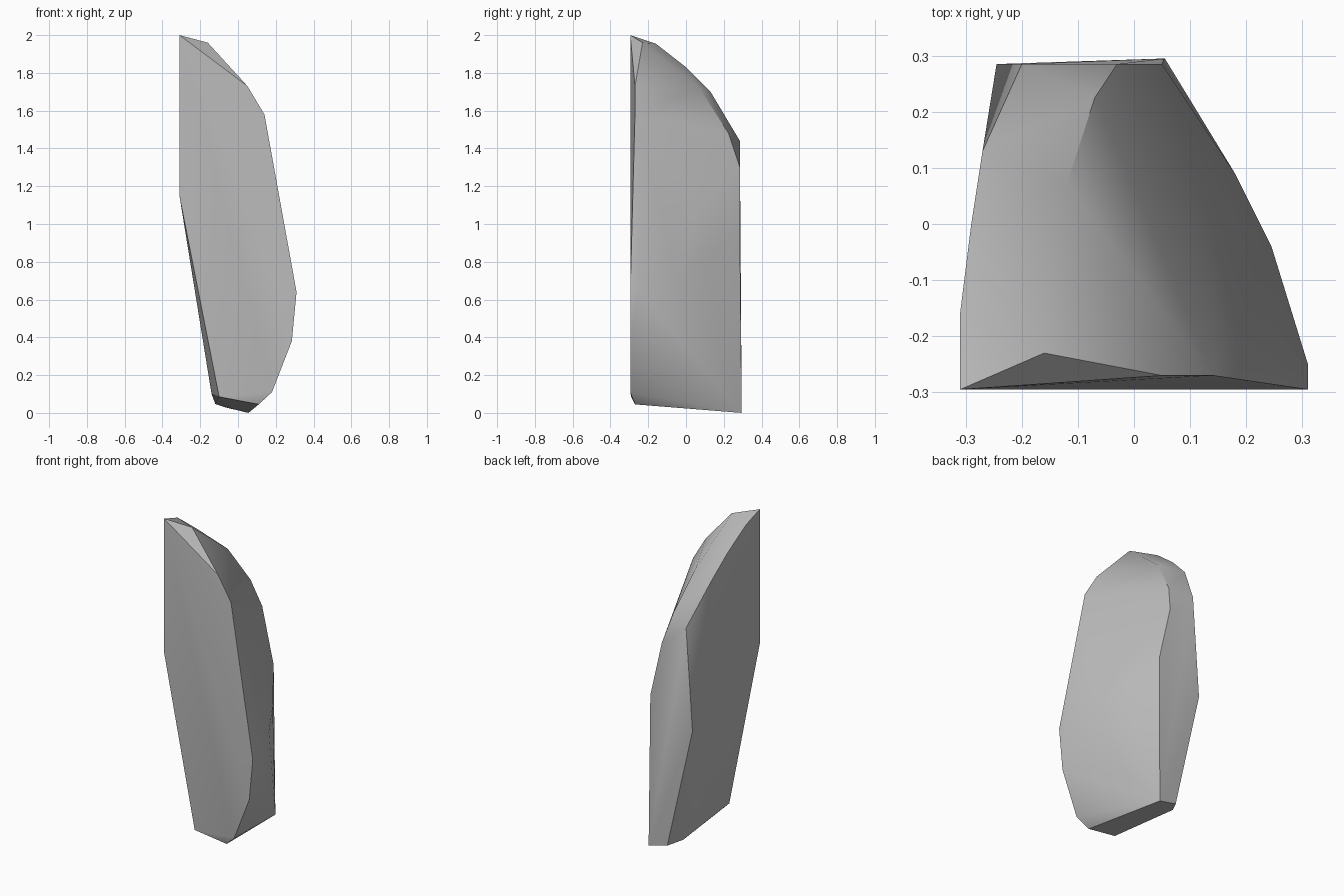
import bpy
import bmesh
import math

old = bpy.data.objects.get("Cube")
if old:
    bpy.data.objects.remove(old, do_unlink=True)

# Stone colour
stone = bpy.data.materials.new("stone_grey")
stone.use_nodes = True
grey = (0.5, 0.5, 0.5, 1)
stone.diffuse_color = grey
stone.node_tree.nodes["Principled BSDF"].inputs["Base Color"].default_value = grey

# Corners of the cut stone, grouped by the facet they bound
front_face = [(-.31, -.295, 2), (.05, -.27, 1.73), (.14, -.27, 1.58), (.31, -.295, .64),
              (.285, -.295, .38), (.18, -.295, .11), (-.1, -.29, .085), (-.31, -.295, 1.15)]
back_face = [(-.2, .285, 1.44), (-.03, .285, 1.3), (.05, .285, .95),
             (.055, .295, 0), (-.07, .287, .03), (-.245, .285, .8)]
top_ridge = [(-.16, -.23, 1.96), (-.12, .07, 1.72), (-.07, .225, 1.48)]
right_rim = [(-.31, -.16, 1.955), (-.29, 0, 1.83), (-.27, .13, 1.7)]
left_bulge = [(.31, -.25, .64), (.245, -.04, .7), (.18, .09, .8), (.13, .07, 1.1)]
base_rim = [(.11, -.27, .045), (-.14, -.07, .1), (-.12, .2, .047)]

# Solid stone wrapped around the corners
bm = bmesh.new()
for group in (front_face, back_face, top_ridge, right_rim, left_bulge, base_rim):
    for corner in group:
        bm.verts.new(corner)
hull = bmesh.ops.convex_hull(bm, input=bm.verts)
loose = [v for v in bm.verts if not v.link_faces]
bmesh.ops.delete(bm, geom=loose, context='VERTS')
bmesh.ops.recalc_face_normals(bm, faces=bm.faces)

mesh = bpy.data.meshes.new("stone_shard")
bm.to_mesh(mesh)
bm.free()
mesh.materials.append(stone)
shard = bpy.data.objects.new("stone_shard", mesh)
bpy.context.collection.objects.link(shard)

# Soft facets with crisp main edges
bpy.context.view_layer.objects.active = shard
shard.select_set(True)
bpy.ops.object.shade_smooth_by_angle(angle=math.radians(32))
